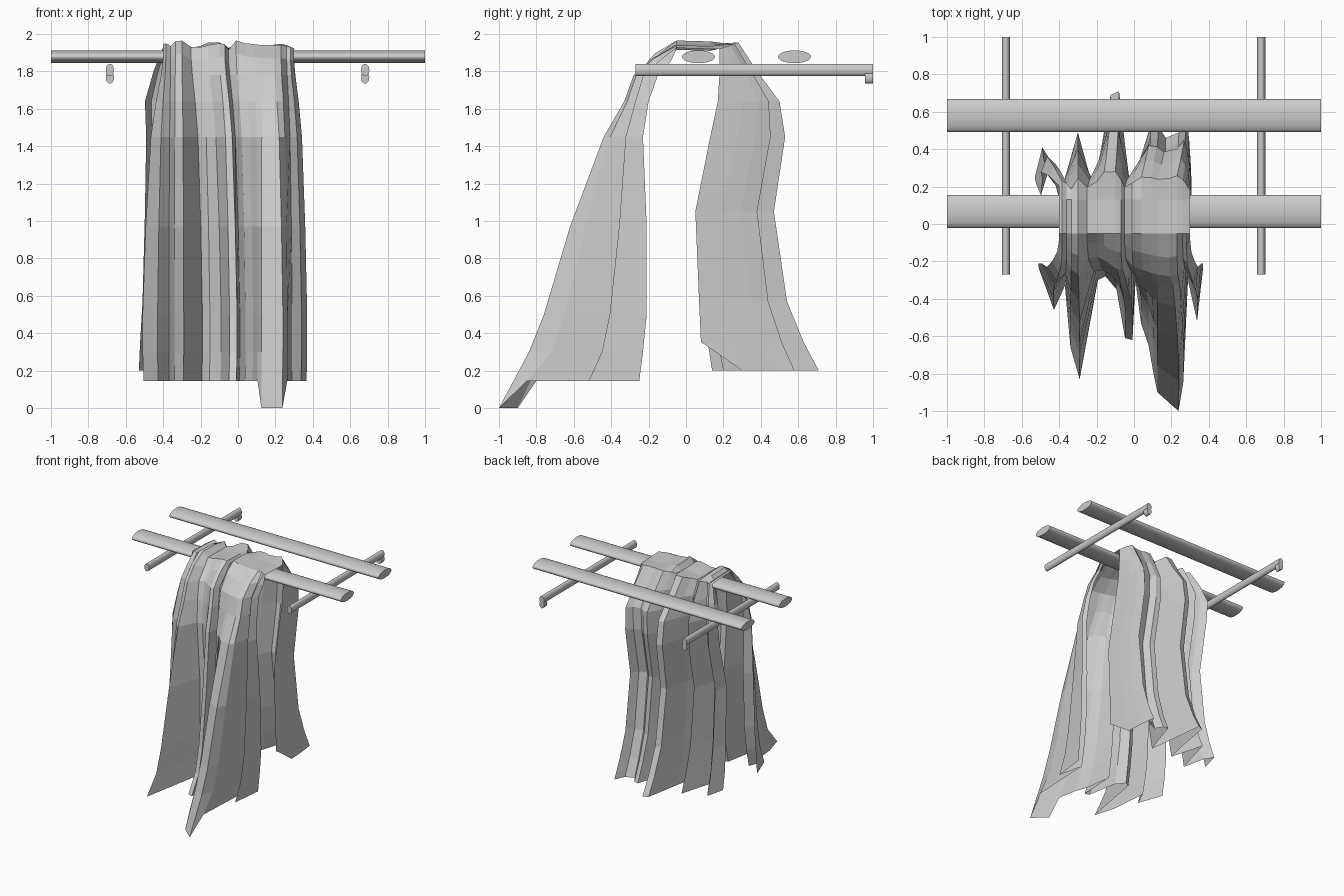
import bpy, bmesh, math
from mathutils import Matrix

grey = bpy.data.materials.new("plain grey")
grey.diffuse_color = (0.6, 0.6, 0.6, 1)


def make_object(name, bm):
    mesh = bpy.data.meshes.new(name)
    bm.to_mesh(mesh)
    bm.free()
    mesh.materials.append(grey)
    ob = bpy.data.objects.new(name, mesh)
    bpy.context.collection.objects.link(ob)
    return ob


def oval_rod(name, axis, centre, length, r_side, r_z):
    """Rod with an oval section running along x or y."""
    bm = bmesh.new()
    bmesh.ops.create_cone(bm, cap_ends=True, segments=32, radius1=1, radius2=1, depth=length)
    scale = Matrix.Diagonal((r_z if axis == 'X' else r_side, r_side if axis == 'X' else r_z, 1, 1))
    turn = Matrix.Rotation(math.pi / 2, 4, 'Y' if axis == 'X' else 'X')
    bm.transform(Matrix.Translation(centre) @ turn @ scale)
    for f in bm.faces:
        f.smooth = len(f.verts) == 4
    for e in bm.edges:
        e.smooth = all(len(f.verts) == 4 for f in e.link_faces)
    return make_object(name, bm)


# two long hanging bars
for label, y in (("front", 0.067), ("back", 0.58)):
    oval_rod(label + "_bar", 'X', (0, y, 1.878), 2.0, 0.088, 0.034)

# side rods with a small down-turned tip at the back
for label, x in (("left", -0.685), ("right", 0.68)):
    oval_rod(label + "_support_rod", 'Y', (x, 0.365, 1.807), 1.27, 0.022, 0.033)
    oval_rod(label + "_rod_tip", 'Y', (x, 0.978, 1.768), 0.044, 0.022, 0.033)

# fold lines of the cloth: x on bar, z on bar, front hem x, y, back hem x, y
folds = [
    (-0.40, 1.945, -0.51, -0.25, -0.53, 0.25),
    (-0.385, 1.950, -0.43, -0.46, -0.49, 0.41),
    (-0.36, 1.935, -0.37, -0.33, -0.44, 0.33),
    (-0.335, 1.960, -0.34, -0.66, -0.40, 0.14),
    (-0.30, 1.965, -0.29, -0.83, -0.30, 0.49),
    (-0.25, 1.930, -0.19, -0.30, -0.22, 0.20),
    (-0.20, 1.930, -0.15, -0.28, -0.18, 0.38),
    (-0.16, 1.940, -0.09, -0.35, -0.125, 0.69),
    (-0.10, 1.950, -0.045, -0.61, -0.08, 0.71),
    (-0.07, 1.945, -0.005, -0.62, -0.05, 0.44),
    (-0.05, 1.915, 0.01, -0.30, -0.02, 0.20),
    (-0.01, 1.965, 0.04, -0.53, 0.03, 0.34),
    (0.04, 1.950, 0.08, -0.65, 0.09, 0.53),
    (0.09, 1.945, 0.105, -0.80, 0.13, 0.52),
    (0.13, 1.940, 0.125, -0.90, 0.17, 0.46),
    (0.19, 1.940, 0.24, -1.00, 0.24, 0.49),
    (0.23, 1.940, 0.265, -0.85, 0.28, 0.58),
    (0.26, 1.935, 0.29, -0.30, 0.295, 0.45),
    (0.28, 1.930, 0.34, -0.52, 0.305, 0.30),
    (0.30, 1.925, 0.37, -0.25, 0.31, 0.10),
]
# levels from the hem up: z, inner y, outer y, share of the hem's x, fold sharpness
front_levels = [
    (0.145, -0.25, -1.00, 0.95, 1), (0.30, -0.23, -0.84, 1.0, 1),
    (0.50, -0.21, -0.76, 1.0, 1), (0.97, -0.21, -0.62, 0.85, 1),
    (1.45, -0.23, -0.44, 0.6, 0.8), (1.64, -0.20, -0.33, 0.35, 0.6),
    (1.78, -0.15, -0.28, 0.1, 0.5),
]
back_levels = [
    (0.20, 0.10, 0.71, 1.0, 1), (0.35, 0.08, 0.63, 0.95, 1), (0.57, 0.07, 0.54, 0.85, 1),
    (1.05, 0.05, 0.47, 0.75, 1), (1.45, 0.13, 0.53, 0.7, 0.9), (1.64, 0.17, 0.50, 0.75, 0.8),
    (1.80, 0.18, 0.38, 0.4, 0.7),
]


def panel(levels, x0, xh, t):
    return [[x0 + (xh - x0) * w, a + (b - a) * t ** p, z] for z, a, b, w, p in levels]


# draped cloth: one pleated sheet over the front bar
bm = bmesh.new()
columns = []
for i, (x0, z0, xf, yf, xb, yb) in enumerate(folds):
    tf = max(0, (-yf - 0.25) / 0.75)
    tb = max(0, (yb - 0.10) / 0.61)
    front = panel(front_levels, x0, xf, tf)
    back = panel(back_levels, x0, xb, tb)
    if yf < -0.88:
        front[0][2] = 0.0                # longest fold touches the ground
    if i == len(folds) - 1:
        back[0][2] = 0.34                # raised corner at the back right
    bar = [(x0, -0.08 - 0.10 * tf ** 0.5, z0 - 0.07), (x0, -0.05, z0),
           (x0, 0.13, z0 - 0.005), (x0, 0.18 + 0.10 * tb, 1.92 + 0.035 * tb)]
    columns.append([bm.verts.new(p) for p in front + bar + back[::-1]])
for c, d in zip(columns, columns[1:]):
    for i in range(len(c) - 1):
        bm.faces.new((c[i], d[i], d[i + 1], c[i + 1]))
make_object("draped_cloth", bm)
